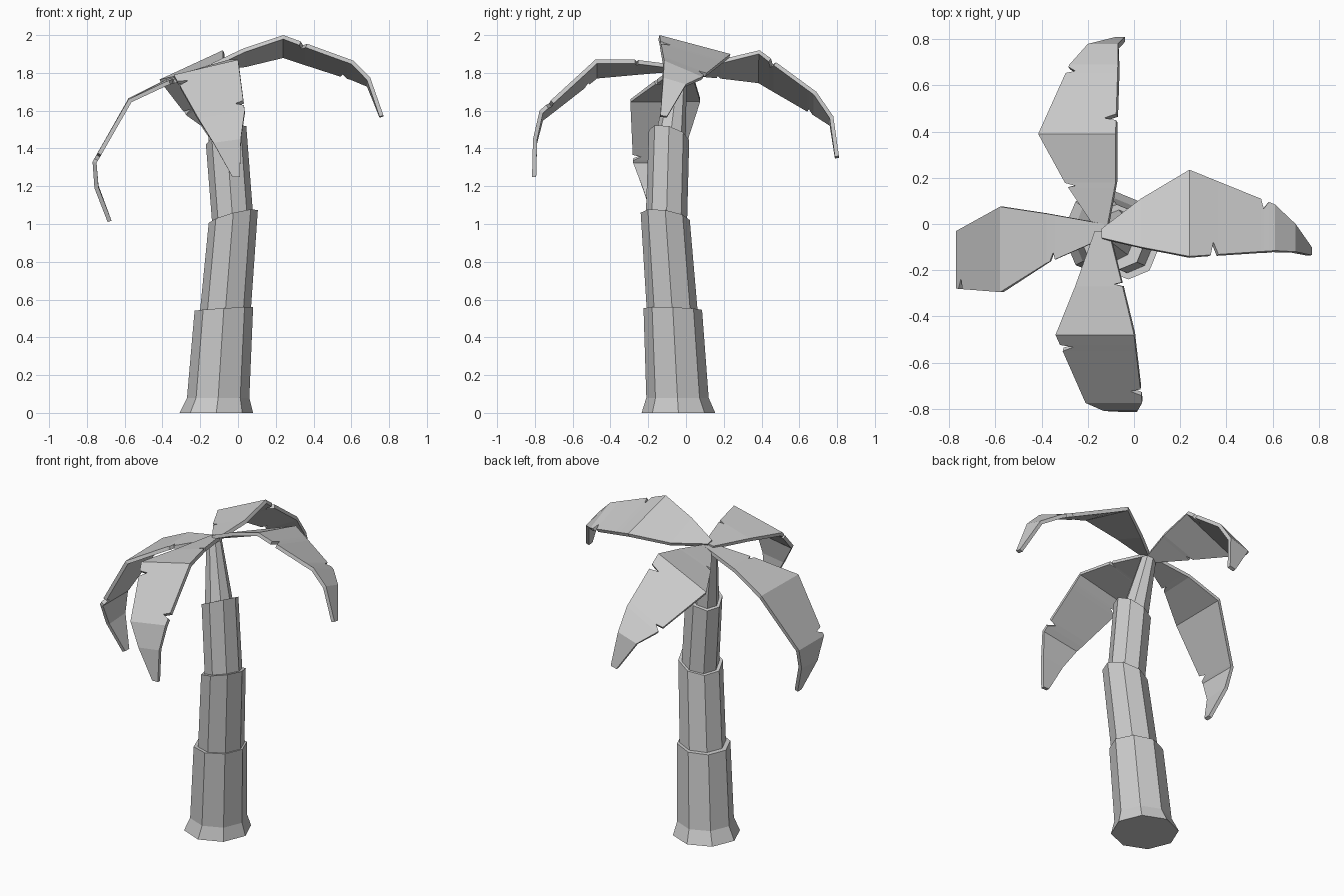
import bpy, bmesh, math
from mathutils import Vector

cube = bpy.data.objects.get("Cube")
if cube:
    bpy.data.objects.remove(cube)

grey = bpy.data.materials.new("plain grey")
grey.use_nodes = True
color = (0.6, 0.6, 0.6, 1)
grey.diffuse_color = color
grey.node_tree.nodes["Principled BSDF"].inputs["Base Color"].default_value = color


def add_object(name, bm):
    """Turn a bmesh into a flat-shaded object in the scene."""
    mesh = bpy.data.meshes.new(name)
    bm.to_mesh(mesh)
    bm.free()
    mesh.materials.append(grey)
    obj = bpy.data.objects.new(name, mesh)
    bpy.context.collection.objects.link(obj)
    return obj


def trunk_segment(name, rings, sides=8):
    """Loft capped octagons; each ring is centre, radius and rim slope in x and y."""
    bm = bmesh.new()
    loops = []
    for x, y, z, r, slope_x, slope_y in rings:
        loop = []
        for i in range(sides):
            a = math.tau * i / sides
            dx, dy = r * math.cos(a), r * math.sin(a)
            loop.append(bm.verts.new((x + dx, y + dy, z + slope_x * dx + slope_y * dy)))
        loops.append(loop)
    for low, high in zip(loops, loops[1:]):
        for i in range(sides):
            j = (i + 1) % sides
            bm.faces.new((low[i], low[j], high[j], high[i]))
    bm.faces.new(loops[0][::-1])
    bm.faces.new(loops[-1])
    return add_object(name, bm)


def leaf(name, heading, stations, tears):
    """Bent blade from edge pairs (out, left, left z, right, right z).
    A tear is (position along the blade, edge), edge 0 = left, 1 = right."""
    a = math.radians(heading)
    out_dir = Vector((math.cos(a), math.sin(a), 0))
    left_dir = Vector((-math.sin(a), math.cos(a), 0))
    up = Vector((0, 0, 1))
    edges = [(out_dir * o + left_dir * l + up * lz, out_dir * o + left_dir * r + up * rz)
             for o, l, lz, r, rz in stations]

    def sample(u):
        i = min(int(u), len(edges) - 2)
        return [p.lerp(q, u - i) for p, q in zip(edges[i], edges[i + 1])]

    cuts = {float(i): None for i in range(len(edges))}
    for u, side in tears:
        cuts.update({u: None, u + 0.03: side, u + 0.09: None})
    bm = bmesh.new()
    rows = []
    for u in sorted(cuts):
        pair = sample(u)
        side = cuts[u]
        if side is not None:
            pair[side] = pair[side].lerp(pair[1 - side], 0.17)
        rows.append([bm.verts.new(p) for p in pair])
    for (l0, r0), (l1, r1) in zip(rows, rows[1:]):
        bm.faces.new((r0, r1, l1, l0))
    obj = add_object(name, bm)
    slab = obj.modifiers.new("thickness", 'SOLIDIFY')
    slab.thickness = 0.022
    slab.offset = -1
    return obj


# Trunk: four stacked, tapering, leaning segments
trunk_segment("trunk_base", [(-.115, -.04, 0, .195, 0, 0),
                             (-.105, -.045, .08, .165, 0, 0),
                             (-.075, -.07, .55, .155, .06, -.03)])
trunk_segment("trunk_lower", [(-.07, -.07, .5, .135, 0, 0),
                              (-.025, -.11, 1.04, .13, .26, -.15)])
trunk_segment("trunk_middle", [(-.025, -.105, .98, .11, 0, 0),
                               (-.063, -.09, 1.47, .107, .45, -.25)])
trunk_segment("trunk_top", [(-.065, -.09, 1.4, .087, 0, 0),
                            (-.14, -.04, 1.81, .045, .2, 0)])

# Leaves: four drooping blades with torn edges
leaf("left_leaf", 0, [(-.14, -.02, 1.84, -.06, 1.85),
                      (.03, .11, 1.85, -.1, 1.93),
                      (.24, .235, 1.9, -.14, 2),
                      (.61, .085, 1.78, -.115, 1.865),
                      (.7, 0, 1.74, -.12, 1.775),
                      (.77, -.1, 1.57, -.135, 1.575)],
     [(2.25, 1), (2.84, 0)])
leaf("back_leaf", 90, [(-.03, .16, 1.81, .12, 1.83),
                       (.18, .3, 1.79, .08, 1.87),
                       (.39, .415, 1.765, .08, 1.92),
                       (.69, .28, 1.59, .07, 1.7),
                       (.78, .2, 1.53, .07, 1.57),
                       (.81, .08, 1.35, .04, 1.36)],
     [(.9, 0), (2.2, 1), (2.88, 0)])
leaf("right_leaf", 180, [(.13, .06, 1.83, 0, 1.83),
                         (.38, .17, 1.755, -.045, 1.765),
                         (.58, .295, 1.66, -.075, 1.665),
                         (.77, .28, 1.33, .03, 1.33),
                         (.76, .23, 1.19, .07, 1.2),
                         (.69, .17, 1.01, .13, 1.01)],
     [(.85, 0), (2.86, 0)])
leaf("front_leaf", 270, [(.03, -.11, 1.84, -.17, 1.83),
                         (.27, -.05, 1.87, -.255, 1.81),
                         (.48, 0, 1.87, -.34, 1.79),
                         (.775, .035, 1.6, -.21, 1.56),
                         (.81, .015, 1.45, -.13, 1.43),
                         (.815, .01, 1.25, -.03, 1.25)],
     [(.93, 0), (2.15, 1), (2.8, 0)])
